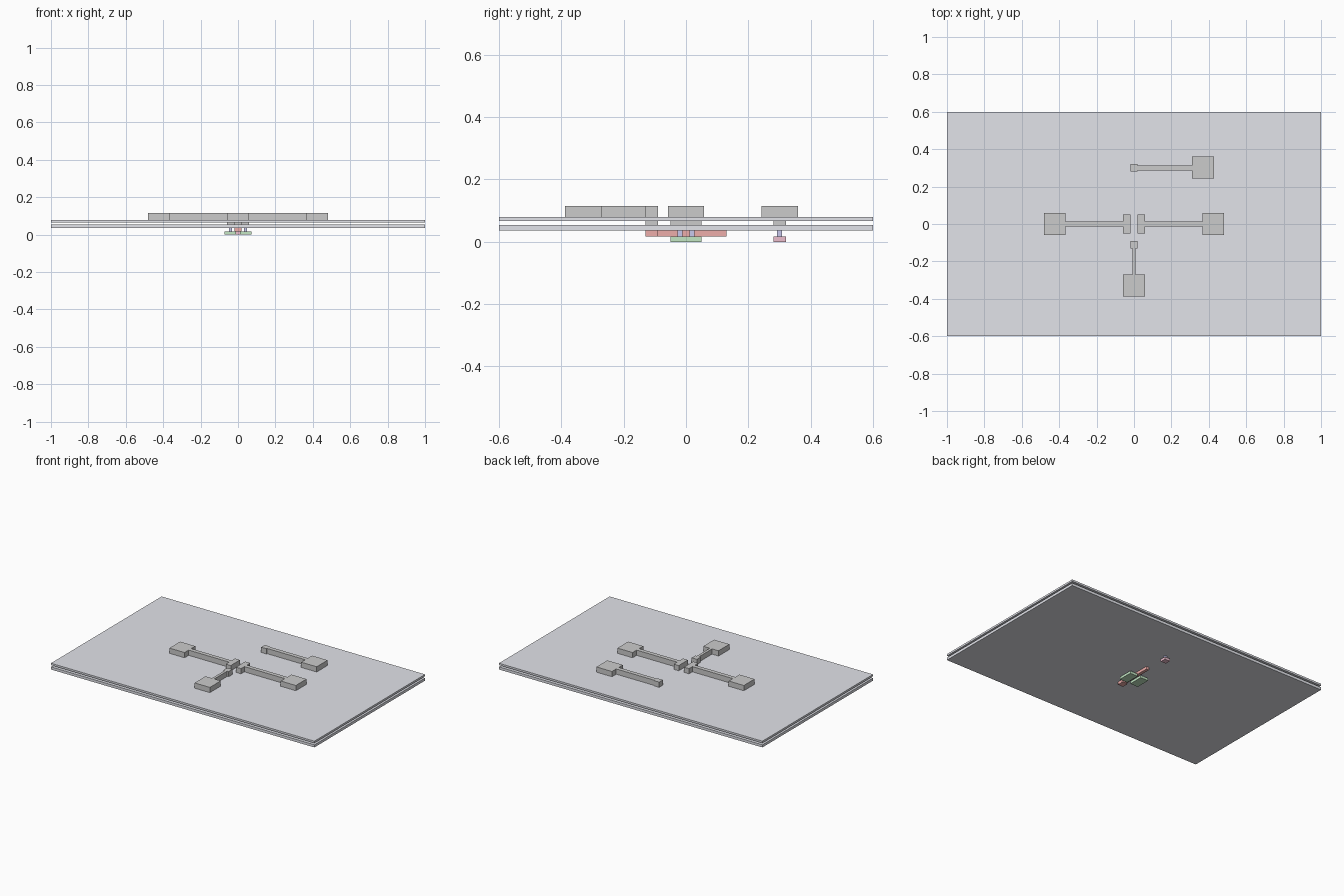
import bpy
import bmesh

if "Cube" in bpy.data.objects:
    bpy.data.objects.remove(bpy.data.objects["Cube"])

# Layer heights of the stack, bottom to top
Z_DIFF, Z_POLY, Z_OX1, Z_M1, Z_OX2, Z_M2, Z_TOP = 0.0, 0.017, 0.036, 0.054, 0.066, 0.079, 0.115


def material(name, rgb):
    m = bpy.data.materials.new(name)
    m.diffuse_color = (*rgb, 1)
    m.use_nodes = True
    m.node_tree.nodes["Principled BSDF"].inputs["Base Color"].default_value = m.diffuse_color
    return m


GREEN = material("green", (0.55, 0.80, 0.55))
PINK = material("pink", (0.85, 0.52, 0.62))
RED = material("red", (0.85, 0.42, 0.40))
BLUE = material("blue", (0.58, 0.58, 0.85))
GLASS = material("pale_blue", (0.76, 0.77, 0.82))
METAL = material("metal", (0.64, 0.64, 0.62))


def box(name, x0, x1, y0, y1, z0, z1, mat):
    bm = bmesh.new()
    bmesh.ops.create_cube(bm, size=1)
    for v in bm.verts:
        v.co.x = x1 if v.co.x > 0 else x0
        v.co.y = y1 if v.co.y > 0 else y0
        v.co.z = z1 if v.co.z > 0 else z0
    me = bpy.data.meshes.new(name)
    bm.to_mesh(me)
    bm.free()
    me.materials.append(mat)
    ob = bpy.data.objects.new(name, me)
    bpy.context.collection.objects.link(ob)
    return ob


def terminal(name, end, trace, pad):
    """Lower metal block, via through the upper slab, then the top metal run."""
    box(name + "_lower_metal", *end, Z_M1, Z_OX2, METAL)
    cx, cy = (end[0] + end[1]) / 2, (end[2] + end[3]) / 2
    box(name + "_via", cx - .01, cx + .01, cy - .01, cy + .01, Z_OX2, Z_M2, METAL)
    for part, r in (("end", end), ("trace", trace), ("pad", pad)):
        box(f"{name}_top_{part}", *r, Z_M2, Z_TOP, METAL)


def contact(name, x, y, z0):
    box(name, x - .008, x + .008, y - .008, y + .008, z0, Z_M1, BLUE)


# Insulating slabs
box("lower_slab", -1, 1, -.6, .6, Z_OX1, Z_M1, GLASS)
box("upper_slab", -1, 1, -.6, .6, Z_OX2, Z_M2, GLASS)

# Mirrored left and right terminals with their active regions
for side, s in (("left", -1), ("right", 1)):
    def span(a, b):
        return (a, b) if s > 0 else (-b, -a)
    box(side + "_active_region", *span(.012, .072), -.05, .05, Z_DIFF, Z_POLY, GREEN)
    for i, y in enumerate((-.02, .02)):
        contact(f"{side}_contact_{i}", s * .039, y, Z_POLY)
    terminal(side, (*span(.02, .058), -.05, .05),
             (*span(.058, .365), -.014, .014),
             (*span(.365, .48), -.058, .058))

# Gate strip with a wider contact foot
box("gate_strip", -.01, .01, -.09, .13, Z_POLY, Z_OX1, RED)
box("gate_foot", -.02, .02, -.13, -.09, Z_POLY, Z_OX1, RED)
contact("gate_contact", 0, -.11, Z_OX1)
terminal("gate", (-.02, .02, -.13, -.09), (-.009, .009, -.27, -.13), (-.058, .058, -.388, -.27))

# Body tap at the back
box("body_tap", -.02, .02, .28, .32, Z_DIFF, Z_POLY, PINK)
contact("body_contact", 0, .30, Z_POLY)
terminal("body", (-.02, .02, .28, .32), (.02, .31, .286, .314), (.31, .428, .242, .36))
